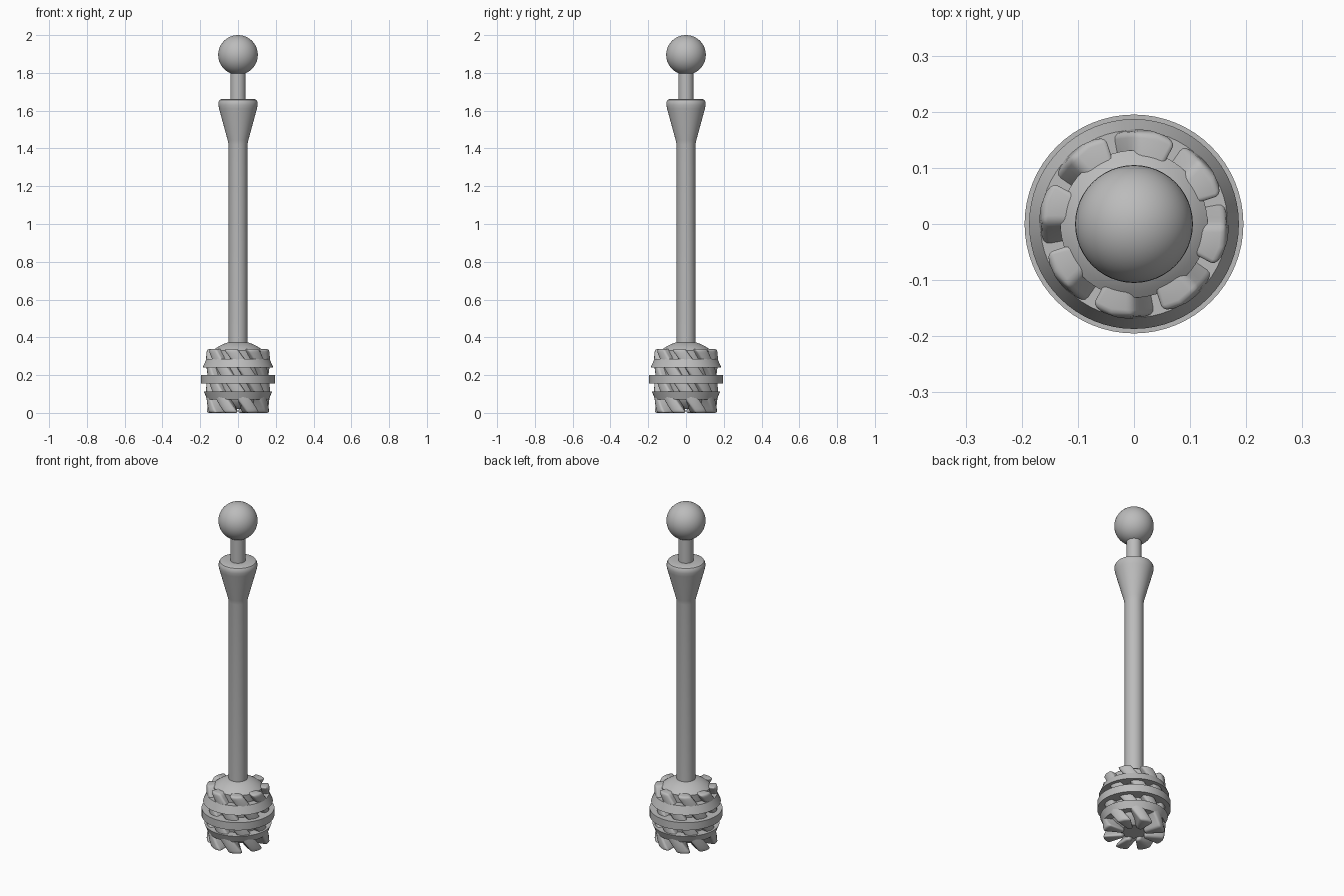
import bpy, bmesh, math

cube = bpy.data.objects.get("Cube")
if cube:
    bpy.data.objects.remove(cube)

grey = bpy.data.materials.new("plain grey")
grey.use_nodes = True
colour = (0.5, 0.5, 0.5, 1)
grey.diffuse_color = colour
grey.node_tree.nodes["Principled BSDF"].inputs["Base Color"].default_value = colour


def finish(name, bm, bevel=0.0, angle=35):
    bmesh.ops.recalc_face_normals(bm, faces=bm.faces)
    mesh = bpy.data.meshes.new(name)
    bm.to_mesh(mesh)
    bm.free()
    mesh.materials.append(grey)
    obj = bpy.data.objects.new(name, mesh)
    bpy.context.collection.objects.link(obj)
    bpy.ops.object.select_all(action='DESELECT')
    obj.select_set(True)
    bpy.context.view_layer.objects.active = obj
    if bevel:
        mod = obj.modifiers.new("rounded edges", 'BEVEL')
        mod.width, mod.segments = bevel, 3
        mod.limit_method, mod.angle_limit = 'ANGLE', math.radians(40)
        bpy.ops.object.modifier_apply(modifier=mod.name)
    bpy.ops.object.shade_smooth_by_angle(angle=math.radians(angle))
    return obj


def lathe(name, profile, closed=False, steps=64):
    """Turn a (radius, height) profile about the z axis."""
    bm = bmesh.new()
    verts = [bm.verts.new((r, 0, z)) for r, z in profile]
    pairs = list(zip(verts, verts[1:]))
    if closed:
        pairs.append((verts[-1], verts[0]))
    edges = [bm.edges.new(p) for p in pairs]
    bmesh.ops.spin(bm, geom=verts + edges, axis=(0, 0, 1), cent=(0, 0, 0),
                   angle=math.tau, steps=steps, use_duplicate=False)
    bmesh.ops.remove_doubles(bm, verts=bm.verts, dist=0.0001)
    return finish(name, bm)


# Handle with flared collar and thin neck
lathe("handle", [(0, 0.3), (0.05, 0.3), (0.05, 1.42), (0.055, 1.445),
                 (0.1, 1.61), (0.104, 1.63), (0.103, 1.647), (0.097, 1.657),
                 (0.088, 1.661), (0.04, 1.661), (0.04, 1.83), (0, 1.83)])

# Ball on the end of the neck
bm = bmesh.new()
bmesh.ops.create_uvsphere(bm, u_segments=48, v_segments=24, radius=0.105)
bmesh.ops.translate(bm, verts=bm.verts, vec=(0, 0, 1.895))
finish("ball", bm)

# Core of the head: domed top, straight sides, tapered underside
dome = [(0.2 * math.sin(a), 0.18 + 0.2 * math.cos(a))
        for a in [math.radians(41 * i / 10) for i in range(11)]]
lathe("head_core", dome + [(0.13, 0.31), (0.13, 0.09), (0.11, 0.05),
                           (0.07, 0.02), (0, 0.02)])

# Three flat bands following a ball outline
for name, low, high, r_low, r_high in (("upper_band", 0.24, 0.286, 0.187, 0.167),
                                       ("middle_band", 0.155, 0.2, 0.195, 0.195),
                                       ("lower_band", 0.07, 0.112, 0.163, 0.18)):
    lathe(name, [(0.125, low), (r_low, low), (r_high, high), (0.125, high)], closed=True)

# Eight slanted ribs that wind around the core
COUNT, HEIGHT, TWIST, HALF, STEPS = 8, 0.338, 1.6, 0.24, 16
for k in range(COUNT):
    bm = bmesh.new()
    rings = []
    for i in range(STEPS + 1):
        t = i / STEPS
        turn = math.radians(75) + k * math.tau / COUNT + TWIST * (1 - t)
        ring = []
        for r, a in ((0.06, -HALF), (0.166, -HALF), (0.169, 0), (0.166, HALF), (0.06, HALF)):
            ring.append(bm.verts.new((r * math.cos(turn + a), r * math.sin(turn + a), HEIGHT * t)))
        rings.append(ring)
    for low, high in zip(rings, rings[1:]):
        for j in range(len(low)):
            n = (j + 1) % len(low)
            bm.faces.new((low[j], low[n], high[n], high[j]))
    bm.faces.new(rings[0])
    bm.faces.new(rings[-1])
    finish("rib_%d" % (k + 1), bm, bevel=0.012, angle=50)
